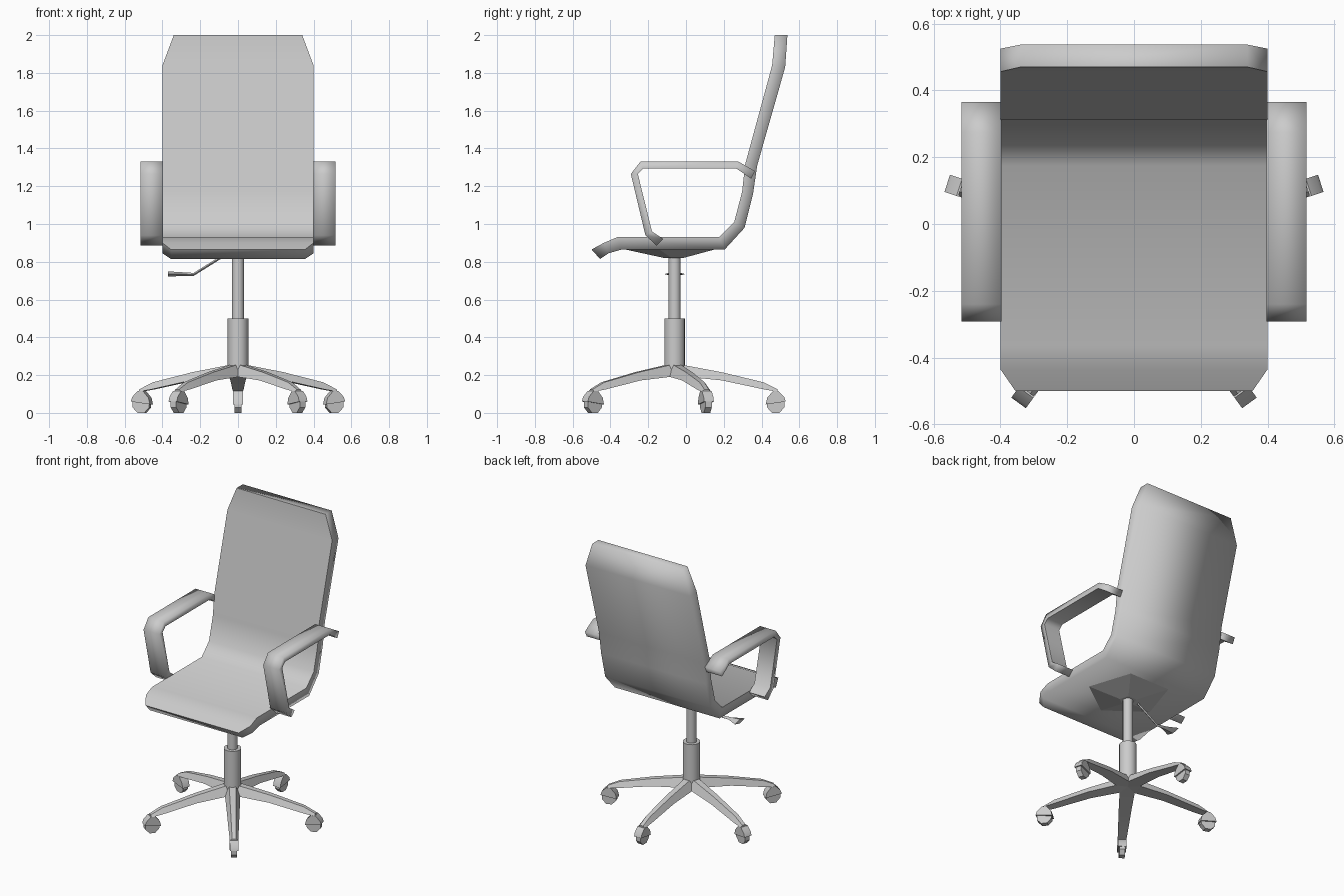
import bpy
import bmesh
from math import cos, sin, radians, tau
from mathutils import Matrix, Vector

default_cube = bpy.data.objects.get("Cube")
if default_cube:
    bpy.data.objects.remove(default_cube, do_unlink=True)

COLUMN_Y = -0.06
SPOKES = 5

grey = bpy.data.materials.new("plain grey")
grey.use_nodes = True
grey.diffuse_color = (0.6, 0.6, 0.6, 1)
grey.node_tree.nodes["Principled BSDF"].inputs["Base Color"].default_value = grey.diffuse_color


def loft(name, rings, matrix=None, crease_first=False, angle=35):
    """Skin a row of equal rings and cap both ends.
    With crease_first, only the border of the first strip stays sharp."""
    bm = bmesh.new()
    rows = [[bm.verts.new(point) for point in ring] for ring in rings]
    count = len(rows[0])
    first_strip = set()
    for low, high in zip(rows, rows[1:]):
        for i in range(count):
            j = (i + 1) % count
            face = bm.faces.new((low[i], low[j], high[j], high[i]))
            if i == 0:
                first_strip.add(face)
    bm.faces.new(rows[0])
    bm.faces.new(rows[-1])
    bmesh.ops.recalc_face_normals(bm, faces=bm.faces)
    for face in bm.faces:
        face.smooth = True
    for edge in bm.edges:
        if crease_first:
            inside = sum(face in first_strip for face in edge.link_faces)
            edge.smooth = inside != 1
        else:
            edge.smooth = edge.calc_face_angle(0) < radians(angle)
    if matrix:
        bm.transform(matrix)
    mesh = bpy.data.meshes.new(name)
    bm.to_mesh(mesh)
    bm.free()
    mesh.materials.append(grey)
    obj = bpy.data.objects.new(name, mesh)
    bpy.context.collection.objects.link(obj)
    return obj


def band(name, stations, x=0):
    """Bent padded strip: each station is (inner yz, outer yz, half width)."""
    rings = []
    for (iy, iz), (oy, oz), half in stations:
        rings.append([(x - half, iy, iz), (x + half, iy, iz),
                      (x + half, oy, oz), (x - half, oy, oz)])
    return loft(name, rings, crease_first=True)


def circle(radius, z, sides, turn=0):
    return [(radius * cos(turn + tau * i / sides),
             COLUMN_Y + radius * sin(turn + tau * i / sides), z)
            for i in range(sides)]


# Seat and backrest in one bent shell, corners cut at both ends
band("seat_shell", [
    ((-0.50, 0.865), (-0.455, 0.815), 0.355),
    ((-0.435, 0.90), (-0.41, 0.845), 0.4),
    ((-0.365, 0.93), (-0.34, 0.865), 0.4),
    ((0.175, 0.93), (0.205, 0.865), 0.4),
    ((0.255, 1.01), (0.31, 0.98), 0.4),
    ((0.297, 1.17), (0.355, 1.16), 0.4),
    ((0.313, 1.315), (0.377, 1.31), 0.4),
    ((0.456, 1.84), (0.525, 1.83), 0.4),
    ((0.47, 2.0), (0.537, 2.0), 0.34),
])

# Armrest loops
HALF_ARM = 0.06
arm = [
    ((-0.12, 0.92), (-0.155, 0.885)),
    ((-0.18, 0.96), (-0.215, 0.94)),
    ((-0.255, 1.265), (-0.292, 1.265)),
    ((-0.225, 1.295), (-0.24, 1.332)),
    ((0.265, 1.295), (0.275, 1.332)),
    ((0.345, 1.24), (0.365, 1.28)),
]
for side, sign in (("left", 1), ("right", -1)):
    band(side + "_armrest", [(a, b, HALF_ARM) for a, b in arm], sign * 0.457)

# Five-sided mount below the seat, and the gas column
loft("seat_mount", [circle(0.055, 0.82, SPOKES, radians(-90)),
                    circle(0.275, 0.868, SPOKES, radians(-90))], angle=15)
loft("column_rod", [circle(0.032, z, 16) for z in (0.45, 0.84)])
loft("column_sleeve", [circle(0.055, z, 16) for z in (0.23, 0.5)])

# Height lever: thin rod with a flared paddle
def lever_ring(x, z, wide, tall):
    return [(x, COLUMN_Y - wide, z), (x, COLUMN_Y, z - tall),
            (x, COLUMN_Y + wide, z), (x, COLUMN_Y, z + tall)]

loft("height_lever", [lever_ring(-0.08, 0.83, 0.008, 0.008),
                      lever_ring(-0.235, 0.733, 0.008, 0.008),
                      lever_ring(-0.30, 0.735, 0.02, 0.01),
                      lever_ring(-0.37, 0.735, 0.055, 0.014)])

# Spoke outline: distance out, bottom z, top z, bottom and top half widths
spoke = [(0, 0.197, 0.262, 0.05, 0.022),
         (0.25, 0.172, 0.215, 0.04, 0.018),
         (0.47, 0.125, 0.162, 0.03, 0.014),
         (0.545, 0.112, 0.125, 0.026, 0.012)]
spoke_rings = [[(r, -wb, lo), (r, wb, lo), (r, wt, hi), (r, -wt, hi)]
               for r, lo, hi, wb, wt in spoke]

CASTER_R = 0.535
WHEEL = 0.05
wheel_outline = [(CASTER_R + WHEEL * cos(tau * (i + 0.5) / 8),
                  WHEEL * (1 + sin(tau * (i + 0.5) / 8) / cos(tau / 16)))
                 for i in range(8)]
wheel_outline = [(r, max(z, 0)) for r, z in wheel_outline]
hood_outline = [(CASTER_R + dr, z) for dr, z in
                ((-0.053, 0.045), (0.053, 0.06), (0.045, 0.085),
                 (0.015, 0.115), (-0.015, 0.115), (-0.045, 0.08))]


def slab(outline, half):
    return [[(r, y, z) for r, z in outline] for y in (-half, half)]


# Star base with casters
for n in range(SPOKES):
    place = (Matrix.Translation(Vector((0, COLUMN_Y, 0)))
             @ Matrix.Rotation(radians(90) + tau * n / SPOKES, 4, "Z"))
    tag = "_" + str(n + 1)
    loft("base_spoke" + tag, spoke_rings, place)
    loft("caster_wheel" + tag, slab(wheel_outline, 0.018), place)
    loft("caster_hood" + tag, slab(hood_outline, 0.027), place)
